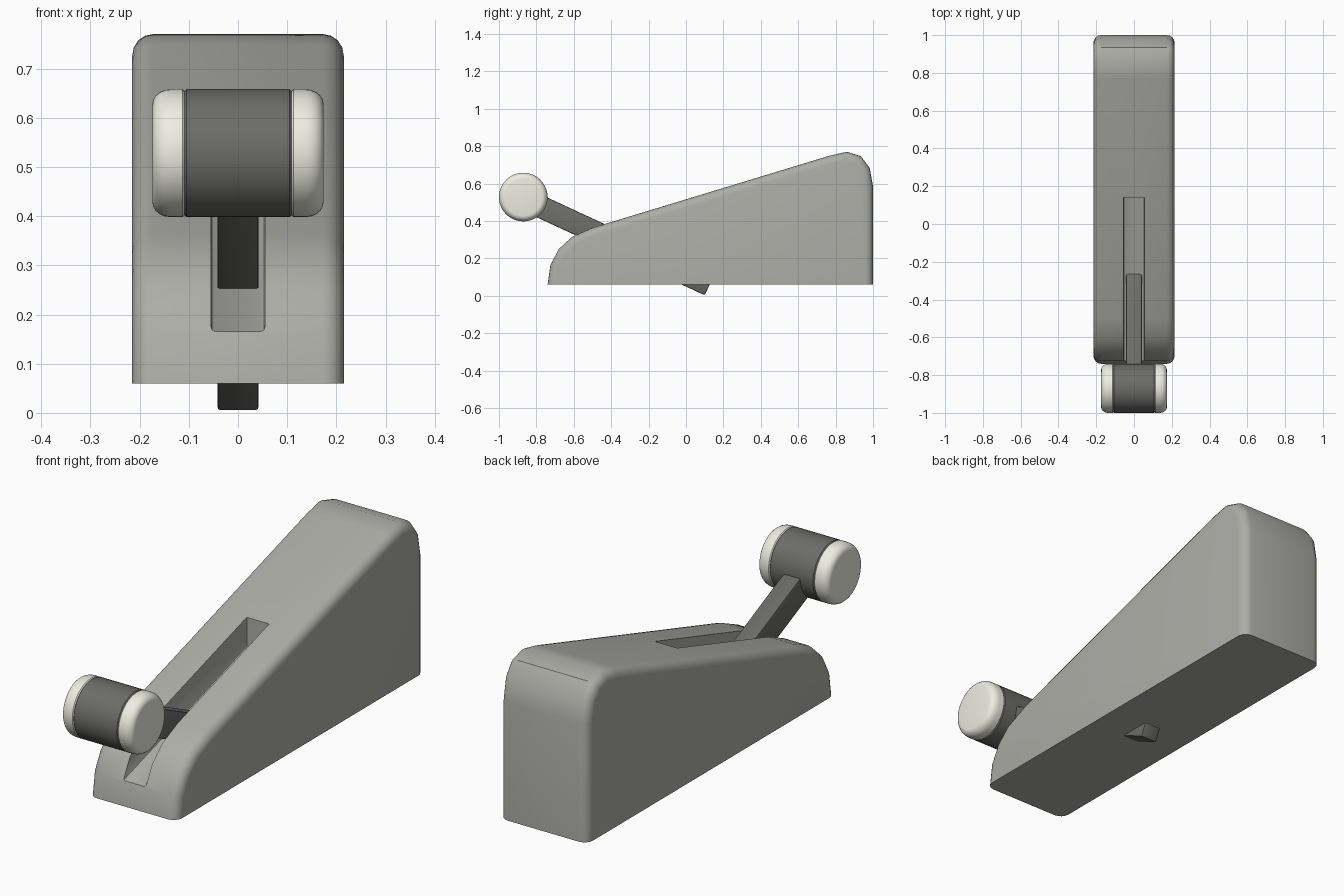
import bpy, bmesh, math
from mathutils import Vector

if "Cube" in bpy.data.objects:
    bpy.data.objects.remove(bpy.data.objects["Cube"])


def material(name, col):
    m = bpy.data.materials.new(name)
    m.diffuse_color = (*col, 1)
    m.use_nodes = True
    m.node_tree.nodes["Principled BSDF"].inputs["Base Color"].default_value = m.diffuse_color
    return m


body_grey = material("body_grey", (0.42, 0.42, 0.39))
dark_grey = material("dark_grey", (0.15, 0.15, 0.14))
cream = material("cream", (0.85, 0.85, 0.76))


def finish(name, bm, mat):
    bmesh.ops.recalc_face_normals(bm, faces=bm.faces[:])
    me = bpy.data.meshes.new(name)
    bm.to_mesh(me)
    bm.free()
    me.materials.append(mat)
    ob = bpy.data.objects.new(name, me)
    bpy.context.collection.objects.link(ob)
    return ob


def select(ob):
    bpy.ops.object.select_all(action='DESELECT')
    ob.select_set(True)
    bpy.context.view_layer.objects.active = ob


def smooth(ob, deg=35):
    select(ob)
    bpy.ops.object.shade_smooth_by_angle(angle=math.radians(deg))


def prism(profile, half_width):
    """Extrude a y-z profile symmetrically along x."""
    bm = bmesh.new()
    face = bm.faces.new([bm.verts.new((-half_width, y, z)) for y, z in profile])
    ext = bmesh.ops.extrude_face_region(bm, geom=[face])
    moved = [g for g in ext['geom'] if isinstance(g, bmesh.types.BMVert)]
    bmesh.ops.translate(bm, verts=moved, vec=(2 * half_width, 0, 0))
    return bm


def bevel(bm, edges, width, segments):
    bmesh.ops.bevel(bm, geom=edges, offset=width, segments=segments,
                    profile=0.5, affect='EDGES', clamp_overlap=True)


# Wedge body with rounded side rims and a flat base
BASE = 0.06
outline = [(-0.74, BASE), (-0.725, 0.165), (-0.68, 0.25), (-0.61, 0.315),
           (-0.50, 0.364), (0.77, 0.75), (0.86, 0.77), (0.935, 0.747),
           (0.982, 0.684), (1.0, 0.585), (1.0, BASE)]
bm = prism(outline, 0.215)
rims = [e for e in bm.edges
        if abs(e.verts[0].co.x - e.verts[1].co.x) < 1e-5
        and max(v.co.z for v in e.verts) > BASE + 0.01]
bevel(bm, rims, 0.042, 4)
body = finish("wedge_body", bm, body_grey)


# Slot whose floor runs parallel to the sloping top
def floor(y):
    return 0.31 + 0.304 * (y + 0.25)


bm = prism([(-0.95, floor(-0.95)), (0.14, floor(0.14)),
            (0.14, 0.9), (-0.95, 0.9)], 0.055)
low = [e for e in bm.edges if abs(e.verts[0].co.x - e.verts[1].co.x) < 1e-5
       and all(v.co.z < 0.5 for v in e.verts)]
bevel(bm, low, 0.008, 2)
cutter = finish("slot_cutter", bm, body_grey)
cutter.hide_render = True
cut = body.modifiers.new("slot", 'BOOLEAN')
cut.operation = 'DIFFERENCE'
cut.solver = 'EXACT'
cut.object = cutter
select(body)
bpy.ops.object.modifier_apply(modifier=cut.name)
bpy.data.objects.remove(cutter, do_unlink=True)
smooth(body)

# Slanted lever passing through the slot and out of the base
hub = Vector((-0.87, 0.528))
along = Vector((0.907, -0.421))
across = Vector((0.421, 0.907)) * 0.12
foot = Vector((0.10, 0.003))
top = foot - along * 1.02
bm = prism([foot, foot + across, top + across, top], 0.042)
bevel(bm, bm.edges[:], 0.007, 2)
lever = finish("lever", bm, dark_grey)
smooth(lever)


# Roller drum and end caps, lathed around the x axis
def lathe(name, rings, mat, sides=48):
    bm = bmesh.new()
    loops = []
    for x, r in rings:
        loops.append([bm.verts.new((x, hub.x + r * math.cos(2 * math.pi * i / sides),
                                    hub.y + r * math.sin(2 * math.pi * i / sides)))
                      for i in range(sides)])
    for a, b in zip(loops, loops[1:]):
        for i in range(sides):
            j = (i + 1) % sides
            bm.faces.new((a[i], a[j], b[j], b[i]))
    bm.faces.new(loops[0])
    bm.faces.new(loops[-1])
    ob = finish(name, bm, mat)
    smooth(ob)


R = 0.13
lathe("roller_drum", [(-0.109, R - 0.004), (-0.105, R), (0.105, R), (0.109, R - 0.004)], dark_grey)
for side, label in ((-1, "left"), (1, "right")):
    rim = [(0.109, R - 0.004), (0.113, R), (0.137, R)]
    rim += [(0.137 + 0.037 * math.sin(a), R - 0.03 + 0.03 * math.cos(a))
            for a in (math.pi / 2 * k / 5 for k in range(1, 6))]
    lathe("roller_cap_" + label, [(side * x, r) for x, r in rim], cream)
